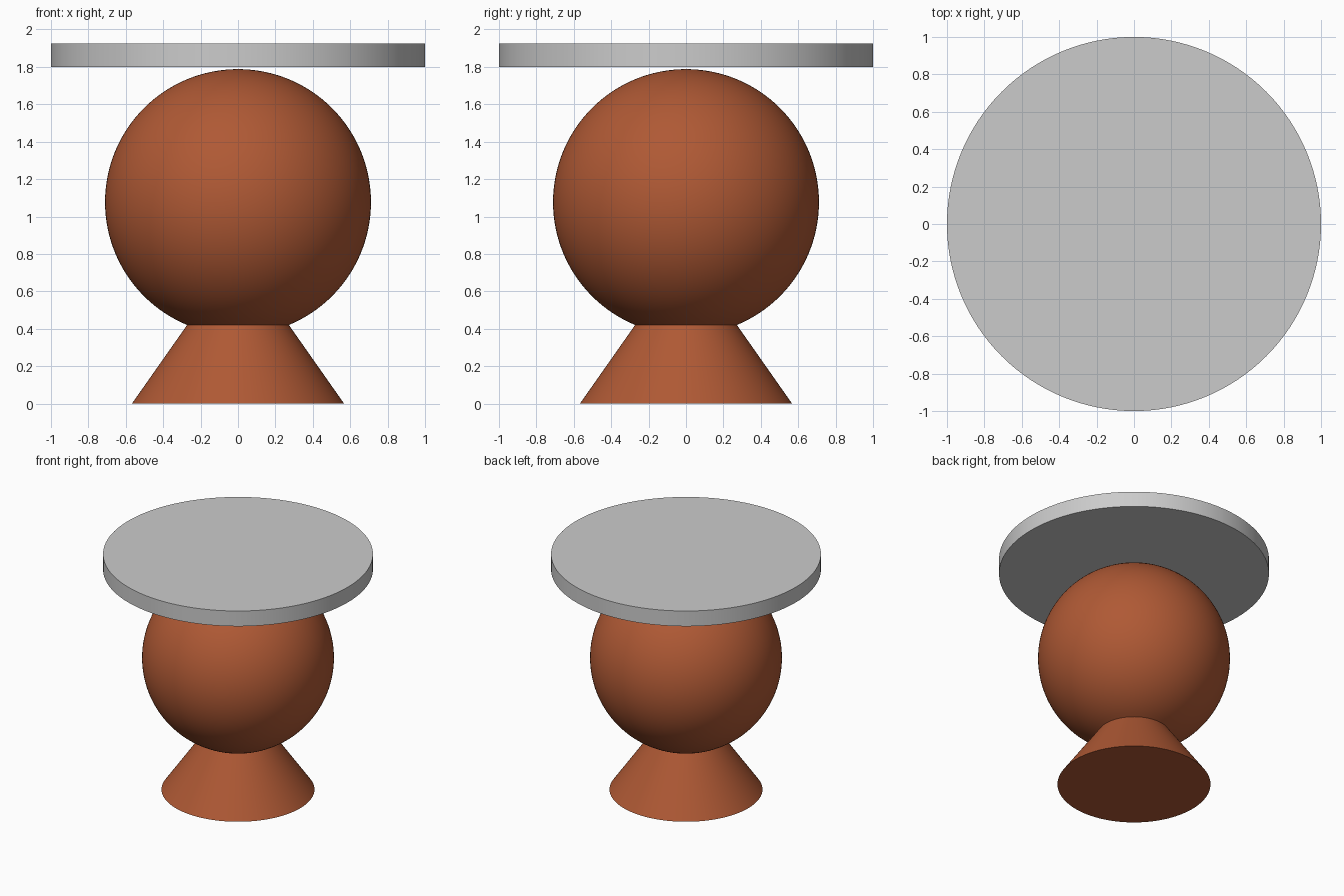
import bpy, bmesh
from math import sin, cos, pi, asin, radians

if "Cube" in bpy.data.objects:
    bpy.data.objects.remove(bpy.data.objects["Cube"])

SEGMENTS = 128


def lathe(name, profile):
    """Revolve (radius, z) points, listed bottom to top, into a closed solid."""
    bm = bmesh.new()
    rings = []
    for r, z in profile:
        if r < 1e-6:
            rings.append([bm.verts.new((0, 0, z))])
        else:
            rings.append([bm.verts.new((r * cos(2 * pi * i / SEGMENTS),
                                        r * sin(2 * pi * i / SEGMENTS), z))
                          for i in range(SEGMENTS)])
    for low, high in zip(rings, rings[1:]):
        for i in range(SEGMENTS):
            j = (i + 1) % SEGMENTS
            if len(high) == 1:
                bm.faces.new((low[i], low[j], high[0]))
            else:
                bm.faces.new((low[i], low[j], high[j], high[i]))
    # Flat caps on open ends
    if len(rings[0]) > 1:
        bm.faces.new(rings[0][::-1])
    if len(rings[-1]) > 1:
        bm.faces.new(rings[-1])
    mesh = bpy.data.meshes.new(name)
    bm.to_mesh(mesh)
    bm.free()
    obj = bpy.data.objects.new(name, mesh)
    bpy.context.collection.objects.link(obj)
    bpy.context.view_layer.objects.active = obj
    obj.select_set(True)
    bpy.ops.object.shade_smooth_by_angle(angle=radians(30))
    obj.select_set(False)
    return obj


# Pedestal: flared conical foot running into a large ball
R, CENTRE_Z, NECK_R = 0.711, 1.077, 0.272
STEPS = 56
start = -pi / 2 + asin(NECK_R / R)
ball = []
for k in range(STEPS):
    a = start + (pi / 2 - start) * k / STEPS
    ball.append((R * cos(a), CENTRE_Z + R * sin(a)))
pedestal = lathe("pedestal", [(0.567, 0)] + ball + [(0, CENTRE_Z + R)])

terracotta = bpy.data.materials.new("terracotta")
terracotta.diffuse_color = (0.43, 0.10, 0.035, 1)
terracotta.use_nodes = True
terracotta.node_tree.nodes["Principled BSDF"].inputs["Base Color"].default_value = terracotta.diffuse_color
pedestal.data.materials.append(terracotta)

# Table top: thin round disc just above the ball
lathe("table_top", [(1, 1.80), (1, 1.925)])
